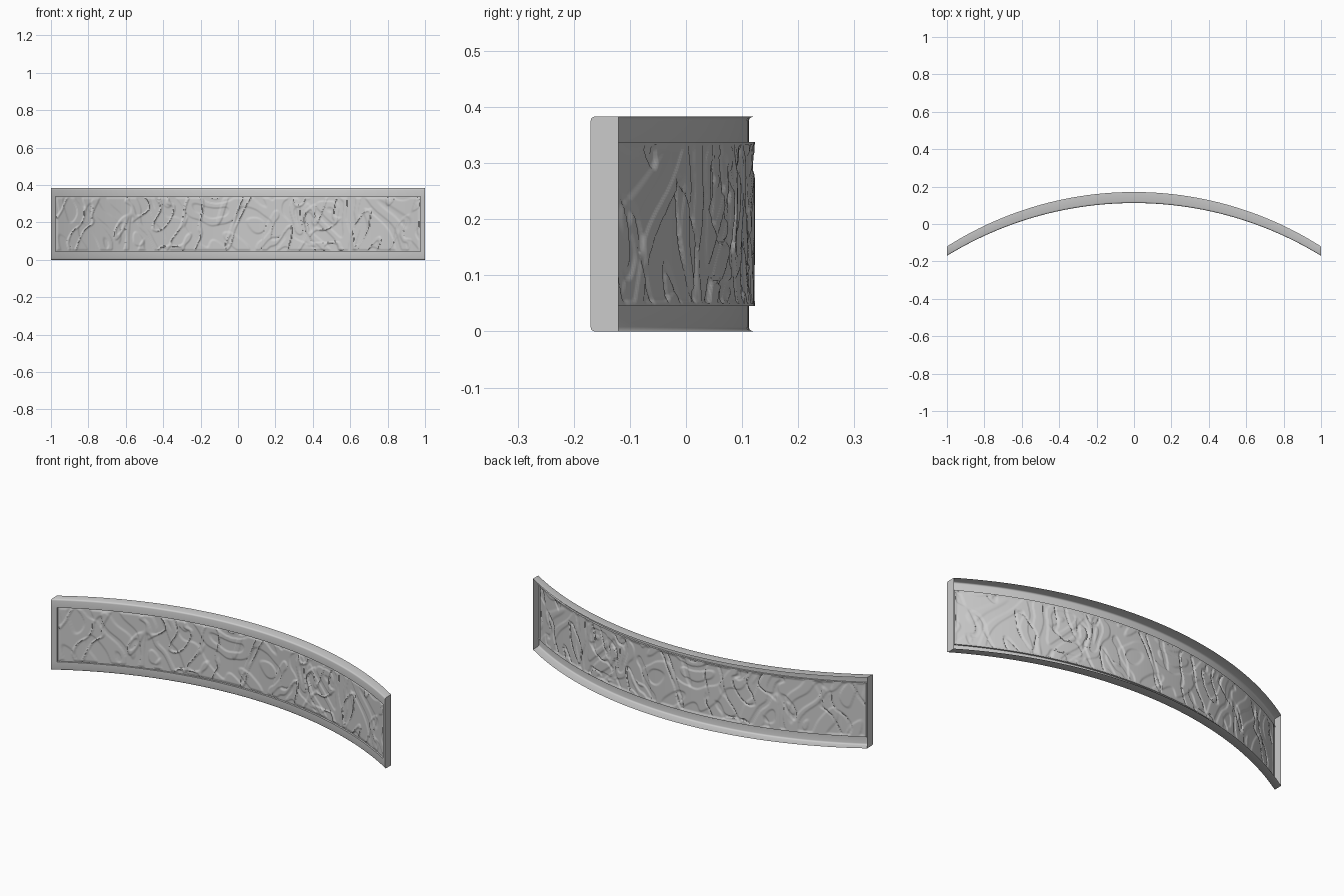
import bpy, bmesh, math
from mathutils import noise, Vector

if "Cube" in bpy.data.objects:
    bpy.data.objects.remove(bpy.data.objects["Cube"])

H = 0.383            # height
BORDER = 0.045       # top and bottom rim width
PX = 0.975           # half width of the carved field
REC = 0.18           # recess, as a share of the thickness


def arc(x, top, sag):
    r = (1 + sag * sag) / (2 * sag)
    return top - r + math.sqrt(r * r - x * x)


def pt(x, d, z):
    """Point on the bent shell: d = 0 is the front, d = 1 the open back."""
    f, b = arc(x, 0.112, 0.282), arc(x, 0.171, 0.291)
    return (x, f + d * (b - f), z)


def grid(bm, nu, nv, fn, flip=False):
    rows = [[bm.verts.new(fn(i / nu, j / nv)) for j in range(nv + 1)] for i in range(nu + 1)]
    for i in range(nu):
        for j in range(nv):
            q = [rows[i][j], rows[i + 1][j], rows[i + 1][j + 1], rows[i][j + 1]]
            bm.faces.new(q[::-1] if flip else q)


def make(name, bm, angle):
    bmesh.ops.remove_doubles(bm, verts=bm.verts, dist=0.0002)
    me = bpy.data.meshes.new(name)
    bm.to_mesh(me)
    bm.free()
    ob = bpy.data.objects.new(name, me)
    bpy.context.collection.objects.link(ob)
    bpy.context.view_layer.objects.active = ob
    ob.select_set(True)
    bpy.ops.object.shade_smooth_by_angle(angle=math.radians(angle))
    ob.select_set(False)
    return ob


# Frame: rounded rim swept along the arc, open at the back
rim = [(1, 0), (0.14, 0), (0.07, 0.0015), (0.02, 0.004), (0, 0.008),
       (0, BORDER), (REC, BORDER)]
bm = bmesh.new()
for top in (False, True):
    def sweep(u, v):
        d, z = rim[round(v * (len(rim) - 1))]
        return pt(2 * u - 1, d, H - z if top else z)
    grid(bm, 48, len(rim) - 1, sweep, top)

# Frame ends: cap, narrow front strip and step into the recess
for s in (-1, 1):
    outline = rim[:5]
    loop = [pt(s, d, z) for d, z in outline] + [pt(s, d, H - z) for d, z in outline[::-1]]
    vs = [bm.verts.new(p) for p in loop]
    bm.faces.new(vs if s < 0 else vs[::-1])
    side = [(1, 0), (PX, 0), (PX, REC)]

    def strip(u, v):
        x, d = side[round(u * 2)]
        return pt(s * x, d, BORDER + v * (H - 2 * BORDER))
    grid(bm, 2, 1, strip, s > 0)
make("frame", bm, 35)


# Carved panel: winding raised ridges on the recessed field
def step(t, w):
    t = min(1, max(0, t / w + 0.5))
    return t * t * (3 - 2 * t)


def relief(x, z):
    warp = noise.noise(Vector((x * 4, z * 4, 7.3))) * 0.12
    n = noise.noise(Vector((x * 9 + warp * 9 + z * 3, z * 5.5 - warp * 6, 2.1)))
    bands = step(math.sin(n * 9), 0.5)
    m = noise.noise(Vector((x * 14 - z * 5, z * 7 + warp * 8, 11.7)))
    worms = step(0.07 - abs(m - 0.18), 0.05)
    edge = min(PX - abs(x), z - BORDER, H - BORDER - z)
    return (0.45 * bands + 0.55 * worms) * step(edge - 0.008, 0.008)


def carved(u, v):
    x = PX * (2 * u - 1)
    z = BORDER + v * (H - 2 * BORDER)
    return pt(x, REC * (1 - 0.75 * relief(x, z)), z)


bm = bmesh.new()
grid(bm, 420, 64, carved)
make("carved_panel", bm, 40)
